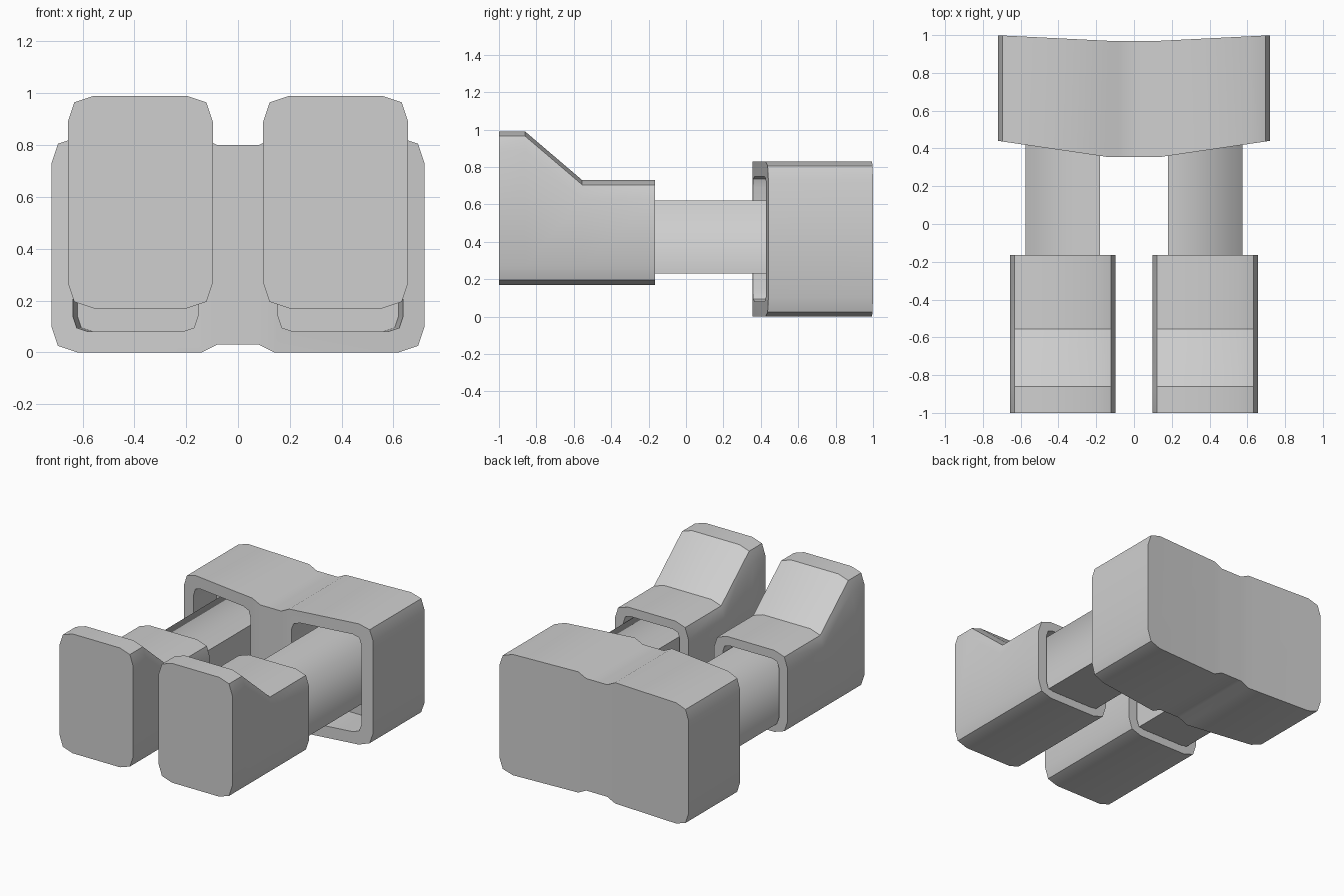
import bpy, bmesh, math

cube = bpy.data.objects.get("Cube")
if cube:
    bpy.data.objects.remove(cube, do_unlink=True)

grey = bpy.data.materials.new("light_grey")
grey.use_nodes = True
grey.diffuse_color = (0.62, 0.62, 0.62, 1)
grey.node_tree.nodes["Principled BSDF"].inputs["Base Color"].default_value = (0.62, 0.62, 0.62, 1)


def rounded_ring(x0, x1, z0, z1, r):
    """Rectangle in x/z whose corners are cut in two steps."""
    m = r * 0.25
    return [(x0 + r, z0), (x1 - r, z0), (x1 - m, z0 + m), (x1, z0 + r),
            (x1, z1 - r), (x1 - m, z1 - m), (x1 - r, z1), (x0 + r, z1),
            (x0 + m, z1 - m), (x0, z1 - r), (x0, z0 + r), (x0 + m, z0 + m)]


def loft(name, rings, caps=None):
    """Join rings of 3D points into a closed solid."""
    bm = bmesh.new()
    rows = [[bm.verts.new(p) for p in ring] for ring in rings]
    n = len(rows[0])
    for a, b in zip(rows, rows[1:]):
        for i in range(n):
            j = (i + 1) % n
            bm.faces.new((a[i], a[j], b[j], b[i]))
    for row in (rows[0], rows[-1]):
        for cap in caps or [range(n)]:
            bm.faces.new([row[i] for i in cap])
    bmesh.ops.recalc_face_normals(bm, faces=bm.faces)
    mesh = bpy.data.meshes.new(name)
    bm.to_mesh(mesh)
    bm.free()
    obj = bpy.data.objects.new(name, mesh)
    bpy.context.collection.objects.link(obj)
    mesh.materials.append(grey)
    return obj


def activate(obj):
    bpy.ops.object.select_all(action='DESELECT')
    obj.select_set(True)
    bpy.context.view_layer.objects.active = obj


def carve(obj, cutter):
    mod = obj.modifiers.new("recess", 'BOOLEAN')
    mod.operation = 'DIFFERENCE'
    mod.solver = 'EXACT'
    mod.object = cutter
    activate(obj)
    bpy.ops.object.modifier_apply(modifier=mod.name)
    bpy.data.objects.remove(cutter, do_unlink=True)


def place(ring, y, side):
    return [(side * x, y, z) for x, z in ring]


def smooth(obj):
    activate(obj)
    bpy.ops.object.shade_smooth_by_angle(angle=math.radians(30))


# Rear block: two swept-back halves around a narrow centre
outer = rounded_ring(0.04, 0.72, 0, 0.83, 0.1)
half = [(0.08, 0.03)] + outer[:8] + [(0.08, 0.80)]
profile = half + [(-x, z) for x, z in reversed(half)]


def swept(y, slope):
    return [(x, y + slope * max(0, abs(x) - 0.14), z) for x, z in profile]


n = len(half)
caps = [list(range(1, n - 1)), list(range(n + 1, 2 * n - 1)),
        [0, 1, n - 2, n - 1, n, n + 1, 2 * n - 2, 2 * n - 1]]
block = loft("rear_block", [swept(0.355, 0.147), swept(0.97, 0.05)], caps)

for side, label in ((1, "left"), (-1, "right")):
    # Tapered recess in the front of the block
    carve(block, loft("recess_cutter", [
        place(rounded_ring(0.155, 0.648, 0.08, 0.75, 0.06), 0.3, side),
        place(rounded_ring(0.155, 0.62, 0.08, 0.75, 0.06), 0.65, side)]))

    # Foot with a raised toe and a shallow socket behind
    foot = loft(label + "_foot", [
        place(rounded_ring(0.097, 0.657, 0.17, top, 0.1), y, side)
        for y, top in ((-1, 0.99), (-0.86, 0.99), (-0.555, 0.73), (-0.165, 0.73))])
    carve(foot, loft("socket_cutter", [
        place(rounded_ring(0.165, 0.59, 0.225, 0.67, 0.05), y, side)
        for y in (-0.26, -0.1)]))
    smooth(foot)

    # Square leg, shaded softly only over its outer top edge
    box = [(0.18, 0.23), (0.575, 0.23), (0.575, 0.62), (0.18, 0.62)]
    leg = loft(label + "_leg", [place(box, y, side) for y in (-0.3, 0.66)])
    for face in leg.data.polygons:
        face.use_smooth = True
    for edge in leg.data.edges:
        ends = [leg.data.vertices[v].co for v in edge.vertices]
        edge.use_edge_sharp = not all(abs(p.x) > 0.5 and p.z > 0.5 for p in ends)

smooth(block)
